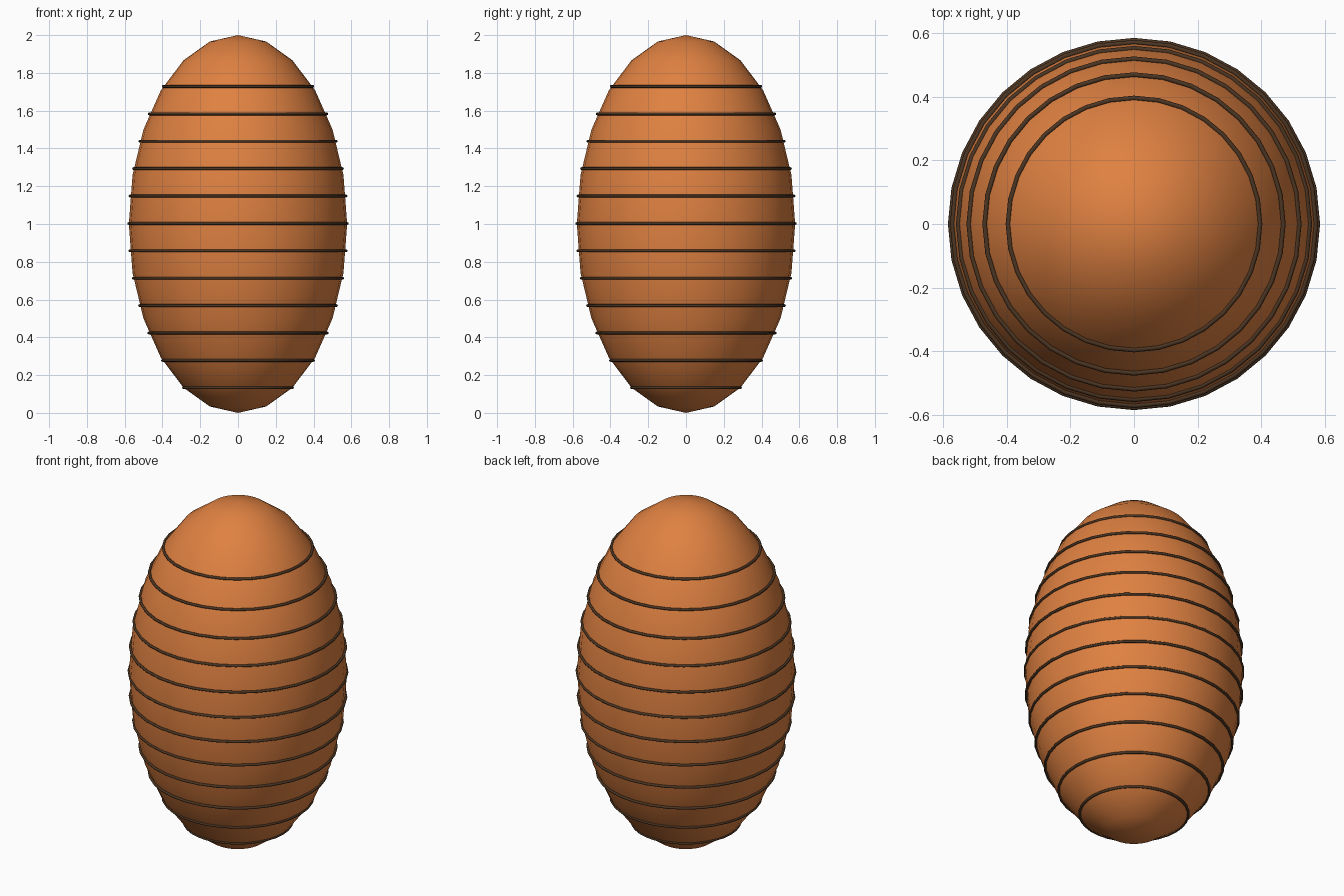
import bpy, math

if "Cube" in bpy.data.objects:
    bpy.data.objects.remove(bpy.data.objects["Cube"])

def material(name, rgb):
    m = bpy.data.materials.new(name)
    m.diffuse_color = (*rgb, 1)
    m.use_nodes = True
    m.node_tree.nodes["Principled BSDF"].inputs["Base Color"].default_value = m.diffuse_color
    return m

orange = material("orange", (0.74, 0.22, 0.053))
dark = material("dark brown", (0.07, 0.035, 0.016))

RADIUS, HALF = 0.578, 1.0

# egg-shaped body
bpy.ops.mesh.primitive_uv_sphere_add(segments=32, ring_count=12, radius=1, location=(0, 0, HALF))
body = bpy.context.object
body.name = "body"
body.scale = (RADIUS, RADIUS, HALF)
bpy.ops.object.transform_apply(location=False, rotation=False, scale=True)
bpy.ops.object.shade_smooth()
body.data.materials.append(orange)

# thin hoops that follow the body's outline
for i in range(12):
    z = 0.133 + i * 0.145
    r = RADIUS * math.sqrt(1 - ((z - HALF) / HALF) ** 2)
    bpy.ops.mesh.primitive_torus_add(major_segments=32, minor_segments=8,
                                     major_radius=r, minor_radius=0.0075, location=(0, 0, z))
    hoop = bpy.context.object
    hoop.name = f"hoop_{i + 1}"
    bpy.ops.object.shade_smooth()
    hoop.data.materials.append(dark)
